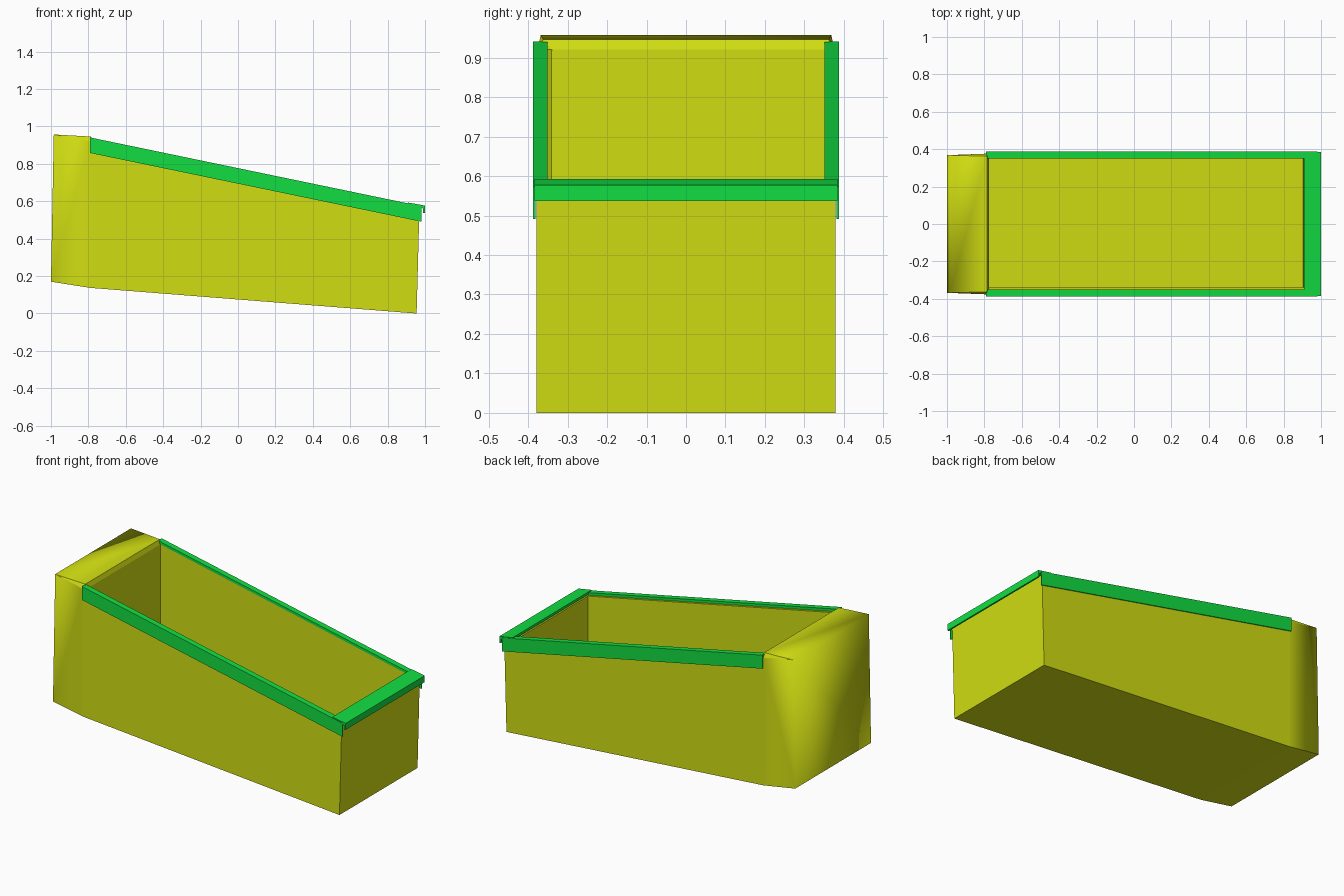
import bpy, bmesh

if "Cube" in bpy.data.objects:
    bpy.data.objects.remove(bpy.data.objects["Cube"])


def material(name, rgb):
    m = bpy.data.materials.new(name)
    m.diffuse_color = (*rgb, 1)
    m.use_nodes = True
    m.node_tree.nodes["Principled BSDF"].inputs["Base Color"].default_value = m.diffuse_color
    return m


yellow = material("yellow", (0.64, 0.73, 0.006))
green = material("green", (0.006, 0.73, 0.055))


def finish(name, bm, mat):
    bmesh.ops.recalc_face_normals(bm, faces=bm.faces)
    me = bpy.data.meshes.new(name)
    bm.to_mesh(me)
    bm.free()
    me.materials.append(mat)
    ob = bpy.data.objects.new(name, me)
    bpy.context.collection.objects.link(ob)
    return ob


def loft(name, start, end, mat):
    """Closed bar between two matching cross-sections."""
    bm = bmesh.new()
    a = [bm.verts.new(p) for p in start]
    b = [bm.verts.new(p) for p in end]
    n = len(a)
    for i in range(n):
        j = (i + 1) % n
        bm.faces.new((a[i], a[j], b[j], b[i]))
    bm.faces.new(a)
    bm.faces.new(b)
    return finish(name, bm, mat)


# Bin body: outer shell, thick closed nose at -x, open cavity
bm = bmesh.new()


def pair(x, z, y_left, y_right):
    return [bm.verts.new((x, y, z)) for y in (y_left, y_right)]


nose_lo, nose_hi = pair(-1.0, 0.17, -0.368, 0.368), pair(-0.985, 0.957, -0.368, 0.368)
mid_lo, mid_hi = pair(-0.79, 0.137, -0.376, 0.376), pair(-0.79, 0.922, -0.376, 0.376)
end_lo, end_hi = pair(0.955, 0.0, -0.379, 0.379), pair(0.97, 0.56, -0.379, 0.379)
cap = pair(-0.785, 0.946, -0.362, 0.362)
in_mid_lo, in_mid_hi = pair(-0.775, 0.155, -0.34, 0.354), pair(-0.775, 0.92, -0.34, 0.354)
in_end_lo, in_end_hi = pair(0.90, 0.025, -0.34, 0.354), pair(0.905, 0.573, -0.34, 0.354)


def across(p, q, smooth=False):
    f = bm.faces.new((p[0], p[1], q[1], q[0]))
    f.smooth = smooth


# Full-width panels: nose, cap, underside, end wall and cavity
across(nose_lo, nose_hi, True)
across(nose_hi, cap, True)
across(nose_lo, mid_lo)
across(mid_lo, end_lo)
across(end_lo, end_hi)
across(end_hi, in_end_hi)
across(in_end_hi, in_end_lo)
across(in_end_lo, in_mid_lo)
across(in_mid_lo, in_mid_hi)
across(in_mid_hi, cap)

# Side panels
for s in (0, 1):
    f = bm.faces.new((nose_lo[s], mid_lo[s], mid_hi[s], nose_hi[s]))
    f.smooth = True
    bm.faces.new((mid_lo[s], end_lo[s], end_hi[s], mid_hi[s]))
    bm.faces.new((mid_hi[s], end_hi[s], in_end_hi[s], in_mid_hi[s]))
    bm.faces.new((in_mid_lo[s], in_end_lo[s], in_end_hi[s], in_mid_hi[s]))
    bm.faces.new((nose_hi[s], mid_hi[s], cap[s]))
    bm.faces.new((mid_hi[s], in_mid_hi[s], cap[s]))
finish("bin_body", bm, yellow)

# Sloping L-section side rails
section = [(0.387, 0), (0.387, -0.083), (0.381, -0.083),
           (0.381, -0.016), (0.351, -0.016), (0.351, 0)]
for side, name in ((-1, "front_rail"), (1, "back_rail")):
    loft(name,
         [(-0.79, side * y, 0.941 + z) for y, z in section],
         [(0.98, side * y, 0.574 + z) for y, z in section], green)

# L-section end rail with hanging lip
lip = [(0.91, 0.593), (1.0, 0.577), (1.0, 0.537),
       (0.99, 0.537), (0.99, 0.562), (0.91, 0.577)]
loft("end_rail", [(x, -0.384, z) for x, z in lip],
     [(x, 0.384, z) for x, z in lip], green)
